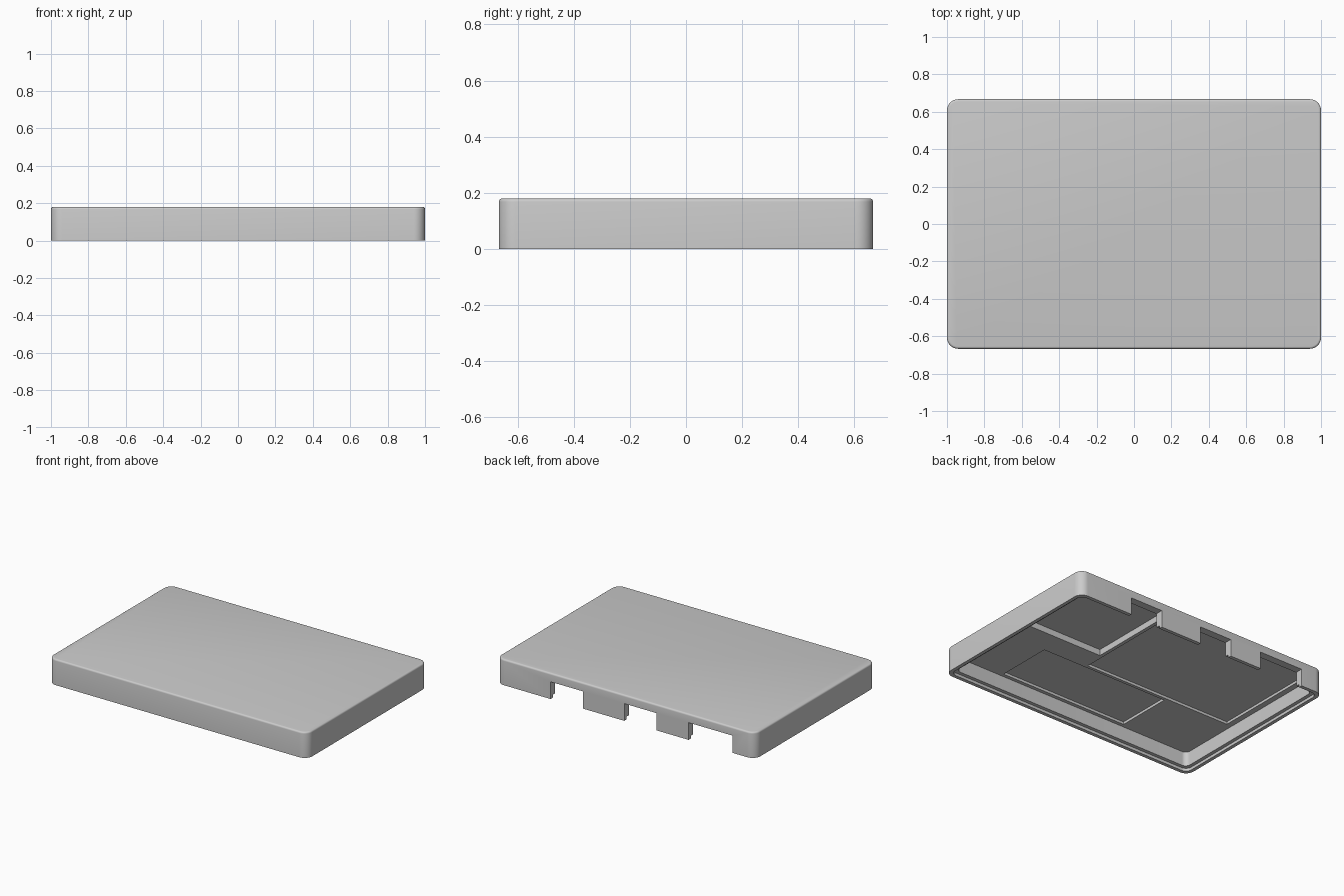
import bpy, bmesh, math

if "Cube" in bpy.data.objects:
    bpy.data.objects.remove(bpy.data.objects["Cube"])

grey = bpy.data.materials.new("mid grey")
grey.diffuse_color = (0.6, 0.6, 0.6, 1)
grey.use_nodes = True
grey.node_tree.nodes["Principled BSDF"].inputs["Base Color"].default_value = grey.diffuse_color


def rounded_block(name, x0, x1, y0, y1, z0, z1, radius=0.0, top_fillet=0.0):
    """Box with rounded vertical corners and an optional rounded top edge."""
    bm = bmesh.new()
    bmesh.ops.create_cube(bm, size=1)
    for v in bm.verts:
        v.co.x = x1 if v.co.x > 0 else x0
        v.co.y = y1 if v.co.y > 0 else y0
        v.co.z = z1 if v.co.z > 0 else z0
    if radius:
        upright = [e for e in bm.edges
                   if abs(e.verts[0].co.z - e.verts[1].co.z) > 1e-4]
        bmesh.ops.bevel(bm, geom=upright, offset=radius, segments=10,
                        profile=0.5, affect='EDGES')
    if top_fillet:
        rim = [e for e in bm.edges if all(v.co.z > z1 - 1e-4 for v in e.verts)]
        bmesh.ops.bevel(bm, geom=rim, offset=top_fillet, segments=4,
                        profile=0.5, affect='EDGES')
    bmesh.ops.recalc_face_normals(bm, faces=bm.faces)
    mesh = bpy.data.meshes.new(name)
    bm.to_mesh(mesh)
    bm.free()
    obj = bpy.data.objects.new(name, mesh)
    obj.data.materials.append(grey)
    bpy.context.collection.objects.link(obj)
    return obj


W, D, H = 1.0, 0.667, 0.18      # half width, half depth, height
LIP, WALL = 0.025, 0.05         # rim and wall thickness
STEP, ROOF = 0.02, 0.12         # rabbet depth, underside of the lid


def inset_block(name, inset, z1, radius):
    return rounded_block(name, -W + inset, W - inset, -D + inset, D - inset,
                         -0.05, z1, radius)


# Solid lid with rounded corners and softened top edge
lid = rounded_block("case_lid", -W, W, -D, D, 0, H, 0.06, 0.012)

inner_back = D - WALL
cutters = [
    # Hollow interior and stepped rim
    inset_block("cavity_cutter", WALL, ROOF, 0.035),
    inset_block("rabbet_cutter", LIP, STEP, 0.045),
    # Deep corner pocket and two shallow pockets in the underside
    rounded_block("deep_pocket_cutter", 0.265, 0.90, -0.02, inner_back - 0.004,
                  0.06, 0.163),
    rounded_block("wide_pocket_cutter", -0.91, 0.24, -0.17, inner_back - 0.004,
                  0.06, 0.138),
    rounded_block("front_pocket_cutter", -0.41, 0.58, -0.592, -0.192,
                  0.06, 0.138),
]
# Port openings through the back wall
for i, (x0, x1) in enumerate([(0.33, 0.58), (-0.24, 0.01), (-0.825, -0.487)]):
    cutters.append(rounded_block(f"port_cutter_{i + 1}", x0, x1,
                                 D - 0.09, D + 0.05, -0.06, 0.1205))

for cutter in cutters:
    mod = lid.modifiers.new(cutter.name, 'BOOLEAN')
    mod.operation = 'DIFFERENCE'
    mod.solver = 'EXACT'
    mod.object = cutter

# Bake the cuts and discard the cutters
bpy.context.view_layer.update()
baked = bpy.data.meshes.new_from_object(
    lid.evaluated_get(bpy.context.evaluated_depsgraph_get()))
lid.modifiers.clear()
lid.data = baked
for cutter in cutters:
    bpy.data.objects.remove(cutter)

bpy.context.view_layer.objects.active = lid
lid.select_set(True)
bpy.ops.object.shade_smooth_by_angle(angle=math.radians(30))
